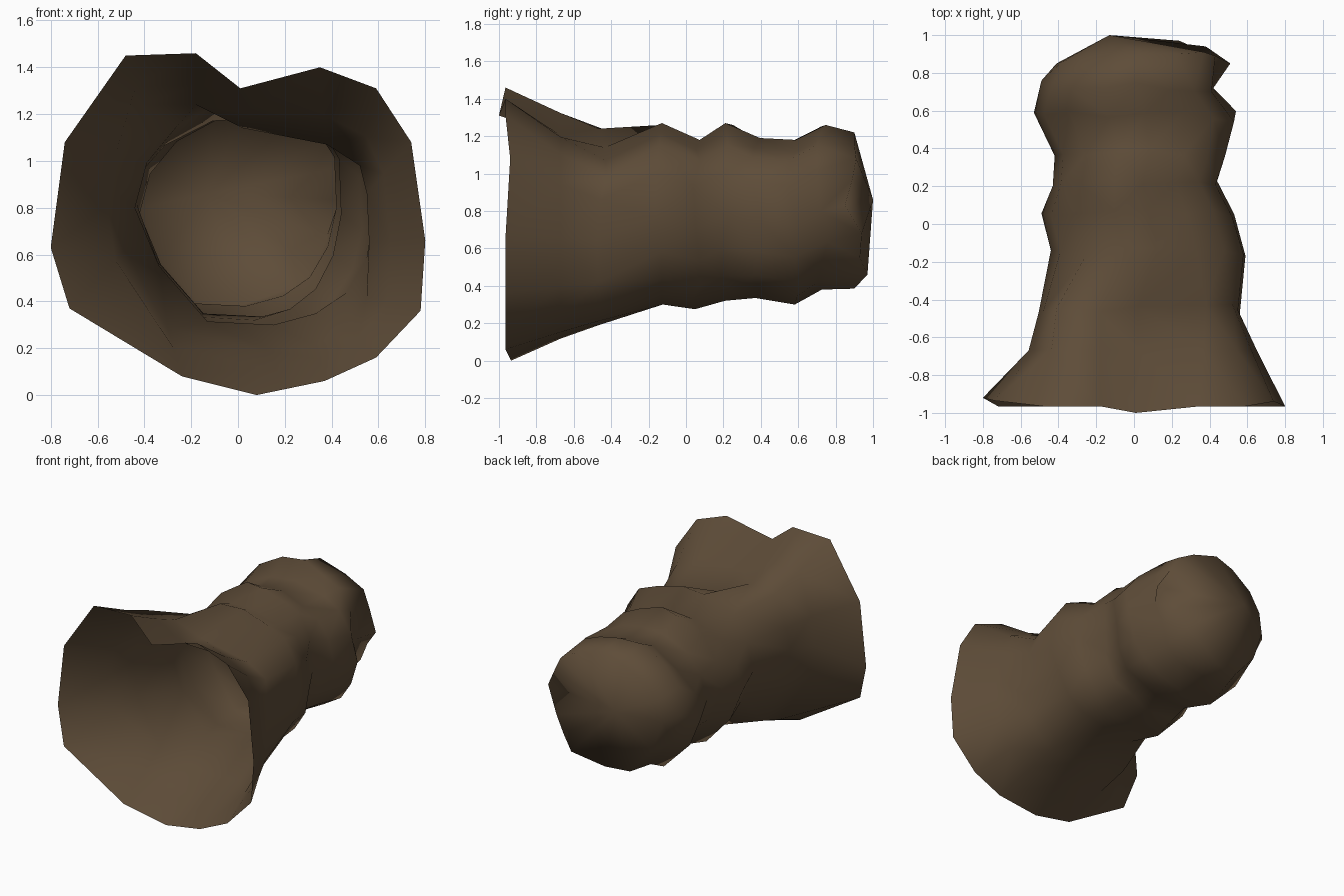
import bpy, bmesh, random

if "Cube" in bpy.data.objects:
    bpy.data.objects.remove(bpy.data.objects["Cube"])
random.seed(4)

rock = bpy.data.materials.new("brown rock")
rock.diffuse_color = (0.112, 0.073, 0.040, 1)
rock.use_nodes = True
rock.node_tree.nodes["Principled BSDF"].inputs["Base Color"].default_value = rock.diffuse_color

# Cave mouth outline (x, z), anticlockwise from the lowest point
MOUTH = [(.08, 0), (.37, .06), (.59, .16), (.78, .36), (.80, .66), (.74, 1.08),
         (.59, 1.31), (.35, 1.40), (.01, 1.31), (-.18, 1.46), (-.48, 1.45),
         (-.74, 1.08), (-.80, .63), (-.72, .37), (-.24, .08)]
# Throat outline: square left corner, sunken right shoulder
THROAT = [(.12, .19), (.33, .21), (.47, .29), (.55, .42), (.56, .65), (.55, .86),
          (.52, .98), (.38, 1.07), (.02, 1.14), (-.18, 1.24), (-.41, 1.24),
          (-.48, 1.0), (-.505, .85), (-.48, .62), (-.30, .28)]
# Tunnel cross-section in a unit box, same order
TUNNEL = [(.15, -1), (.5, -.9), (.75, -.72), (.92, -.42), (1, -.05), (.98, .45),
          (.78, .76), (.5, .88), (.1, 1), (-.25, .98), (-.65, .75),
          (-.9, .43), (-1, .03), (-.8, -.48), (-.4, -.97)]
# Stations along the tunnel: y, left, right, bottom, top
RINGS = [(-.15, -.44, .59, .30, 1.27), (.05, -.49, .53, .275, 1.18),
         (.22, -.43, .44, .32, 1.27), (.38, -.42, .49, .335, 1.19),
         (.57, -.53, .54, .30, 1.18), (.73, -.49, .42, .38, 1.26)]
# Rim of the blunt far end (x, y, z), same order
END = [(.02, .90, .385), (.24, .97, .46), (.33, .93, .55), (.38, .94, .68),
       (.51, .85, .83), (.43, .89, .97), (.37, .91, 1.08), (.23, .90, 1.16),
       (.03, .90, 1.22), (-.11, .90, 1.17), (-.28, .88, 1.07), (-.38, .86, .95),
       (-.41, .85, .80), (-.33, .86, .58), (-.16, .87, .385)]

bm = bmesh.new()
loops = []


def add_loop(points):
    loops.append([bm.verts.new(p) for p in points])


# Flared mouth and throat
MOUTH_Y = {8: -1.0, 0: -.935, 12: -.92, 11: -.935, 5: -.94}
add_loop([(x, MOUTH_Y.get(i, -.965), z) for i, (x, z) in enumerate(MOUTH)])
flare = []
for i, ((mx, mz), (tx, tz)) in enumerate(zip(MOUTH, THROAT)):
    f = .82 if i in (11, 12, 13) else .62
    flare.append((mx + (tx - mx) * f, -.67, mz + (tz - mz) * f))
add_loop(flare)
add_loop([(x, -.45 + random.uniform(-.03, .03), z) for x, z in THROAT])

# Lumpy tunnel
for y, l, r, b, t in RINGS:
    add_loop([((l + r) / 2 + px * (r - l) / 2, y + random.uniform(-.03, .03),
               (b + t) / 2 + pz * (t - b) / 2) for px, pz in TUNNEL])
add_loop(END)

# Skin the loops and close the far end
n = len(MOUTH)
for a, b in zip(loops, loops[1:]):
    for i in range(n):
        j = (i + 1) % n
        bm.faces.new((a[i], a[j], b[j], b[i]))
tip = bm.verts.new((-.13, 1.0, .86))
for i in range(n):
    bm.faces.new((loops[-1][i], loops[-1][(i + 1) % n], tip))
bmesh.ops.triangulate(bm, faces=bm.faces[:])
bmesh.ops.recalc_face_normals(bm, faces=bm.faces[:])

mesh = bpy.data.meshes.new("cave_tunnel")
bm.to_mesh(mesh)
bm.free()
mesh.materials.append(rock)
cave = bpy.data.objects.new("cave_tunnel", mesh)
bpy.context.collection.objects.link(cave)
for p in mesh.polygons:
    p.use_smooth = True
